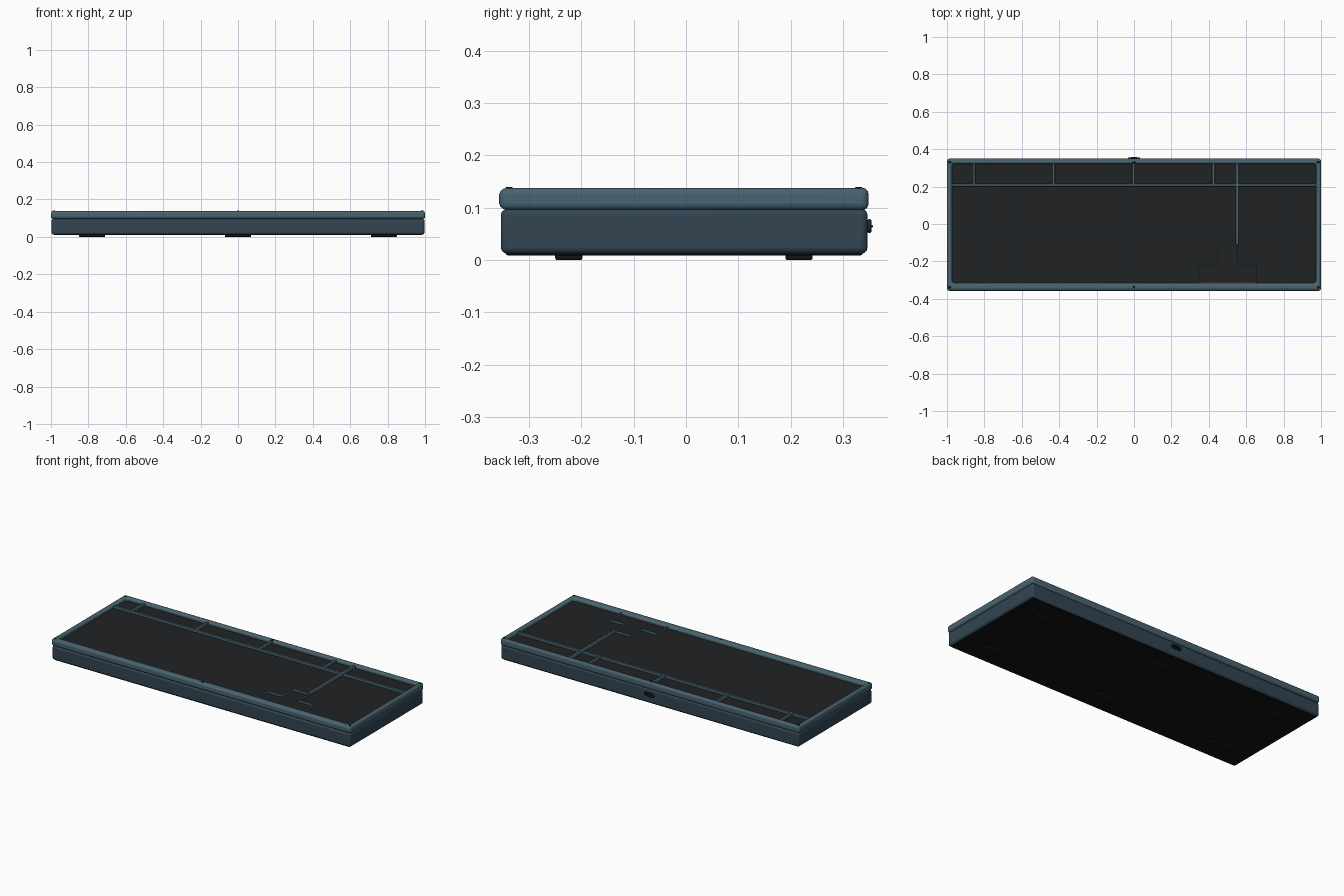
import bpy, bmesh, math

if "Cube" in bpy.data.objects:
    bpy.data.objects.remove(bpy.data.objects["Cube"])

def material(name, rgb):
    m = bpy.data.materials.new(name)
    m.diffuse_color = (*rgb, 1)
    m.use_nodes = True
    m.node_tree.nodes["Principled BSDF"].inputs["Base Color"].default_value = m.diffuse_color
    return m

TEAL = material("slate_teal", (0.065, 0.125, 0.16))
NAVY = material("dark_slate", (0.032, 0.06, 0.085))
DARK = material("charcoal", (0.014, 0.016, 0.018))
BLACK = material("rubber_black", (0.006, 0.006, 0.007))
ORANGE = material("accent_orange", (0.35, 0.08, 0.04))

def finish(name, bm, mat, bevel=0.0, segments=3):
    bmesh.ops.recalc_face_normals(bm, faces=bm.faces)
    me = bpy.data.meshes.new(name)
    bm.to_mesh(me)
    bm.free()
    ob = bpy.data.objects.new(name, me)
    bpy.context.collection.objects.link(ob)
    me.materials.append(mat)
    if bevel:
        mod = ob.modifiers.new("bevel", "BEVEL")
        mod.width, mod.segments = bevel, segments
        mod.limit_method = "ANGLE"
    bpy.context.view_layer.objects.active = ob
    ob.select_set(True)
    bpy.ops.object.shade_smooth_by_angle(angle=math.radians(40))
    ob.select_set(False)
    return ob

def box(name, x, y, z, mat, bevel=0.0, segments=3):
    bm = bmesh.new()
    bmesh.ops.create_cube(bm, size=1)
    for v in bm.verts:
        v.co = [(a + b) / 2 + c * (b - a) for (a, b), c in zip((x, y, z), v.co)]
    return finish(name, bm, mat, bevel, segments)

def strip_loop(name, outer, inner, z, mat, bevel=0.0, closed=True):
    """Wall between two matching outlines."""
    bm = bmesh.new()
    rings = [[bm.verts.new((*p, h)) for p in pts] for pts in (outer, inner) for h in z]
    ob, ot, ib, it = rings
    n = len(outer)
    for i in range(n if closed else n - 1):
        j = (i + 1) % n
        for a, b in ((ob, ot), (ot, it), (it, ib), (ib, ob)):
            bm.faces.new((a[i], a[j], b[j], b[i]))
    if not closed:
        for i in (0, n - 1):
            bm.faces.new((ob[i], ot[i], it[i], ib[i]))
    return finish(name, bm, mat, bevel)

def rect(x0, x1, y0, y1):
    return [(x0, y0), (x1, y0), (x1, y1), (x0, y1)]

# Case: lower tray, base plate, top bezel, recessed switch plate
strip_loop("lower_tray", rect(-0.997, 0.997, -0.354, 0.347),
           rect(-0.965, 0.965, -0.318, 0.315), (0.012, 0.098), NAVY, 0.012)
box("base_plate", (-0.985, 0.985), (-0.344, 0.337), (0.009, 0.02), BLACK, 0.003, 2)
strip_loop("top_bezel", rect(-1, 1, -0.357, 0.349),
           rect(-0.972, 0.972, -0.316, 0.322), (0.096, 0.138), TEAL, 0.012)
box("switch_plate", (-0.98, 0.98), (-0.325, 0.33), (0.098, 0.118), DARK)

# Divider bars between key groups
def bar(name, x, y):
    box(name, x, y, (0.11, 0.134), TEAL, 0.003, 2)

bar("function_row_divider", (-0.975, 0.975), (0.201, 0.216))
for i, x in enumerate((-0.855, -0.43, -0.003, 0.425)):
    bar(f"function_group_divider_{i + 1}", (x - 0.007, x + 0.007), (0.21, 0.325))
bar("numpad_divider", (0.544, 0.56), (-0.112, 0.325))

# Stepped outline around the arrow cluster
def arrow_outline(d):
    left = [(-0.155 - d, -0.322), (-0.155 - d, -0.213 + d),
            (-0.054 - d, -0.213 + d), (-0.054 - d, -0.111 + d)]
    pts = left + [(-x, y) for x, y in reversed(left)]
    return [(x + 0.499, y) for x, y in pts]

strip_loop("arrow_cluster_rib", arrow_outline(0.0025), arrow_outline(-0.0025),
           (0.11, 0.132), TEAL, closed=False)
box("arrow_accent_strip", (0.345, 0.654), (-0.32, -0.313), (0.115, 0.122), ORANGE)

# Bezel screws
for i, (x, y) in enumerate((x, y) for x in (-0.985, 0, 0.985) for y in (-0.338, 0.33)):
    bm = bmesh.new()
    bmesh.ops.create_cone(bm, cap_ends=True, segments=16, radius1=0.008,
                          radius2=0.006, depth=0.006)
    bmesh.ops.translate(bm, verts=bm.verts, vec=(x, y, 0.137))
    finish(f"bezel_screw_{i + 1}", bm, BLACK)

# Rubber feet
for x in (-0.78, 0, 0.78):
    for y in (-0.224, 0.216):
        box(f"rubber_foot_{x}_{y}", (x - 0.07, x + 0.07), (y - 0.026, y + 0.026),
            (0, 0.014), BLACK, 0.004)

# Rear cable socket: rounded rim with dark recess and tongue
cu = bpy.data.curves.new("socket_rim", "CURVE")
cu.dimensions = "3D"
cu.bevel_depth, cu.bevel_resolution = 0.0045, 3
sp = cu.splines.new("POLY")
sp.points.add(23)
for i in range(24):
    a = math.pi * (i % 12) / 11 - math.pi / 2 + (math.pi if i >= 12 else 0)
    side = 1 if i < 12 else -1
    sp.points[i].co = (side * 0.02 + 0.009 * math.cos(a), 0.3505,
                       0.065 + 0.009 * math.sin(a), 1)
sp.use_cyclic_u = True
rim = bpy.data.objects.new("socket_rim", cu)
cu.materials.append(DARK)
bpy.context.collection.objects.link(rim)
box("socket_recess", (-0.027, 0.027), (0.34, 0.349), (0.057, 0.073), BLACK)
box("socket_tongue", (-0.016, 0.016), (0.345, 0.357), (0.0625, 0.0675), DARK, 0.001, 1)
